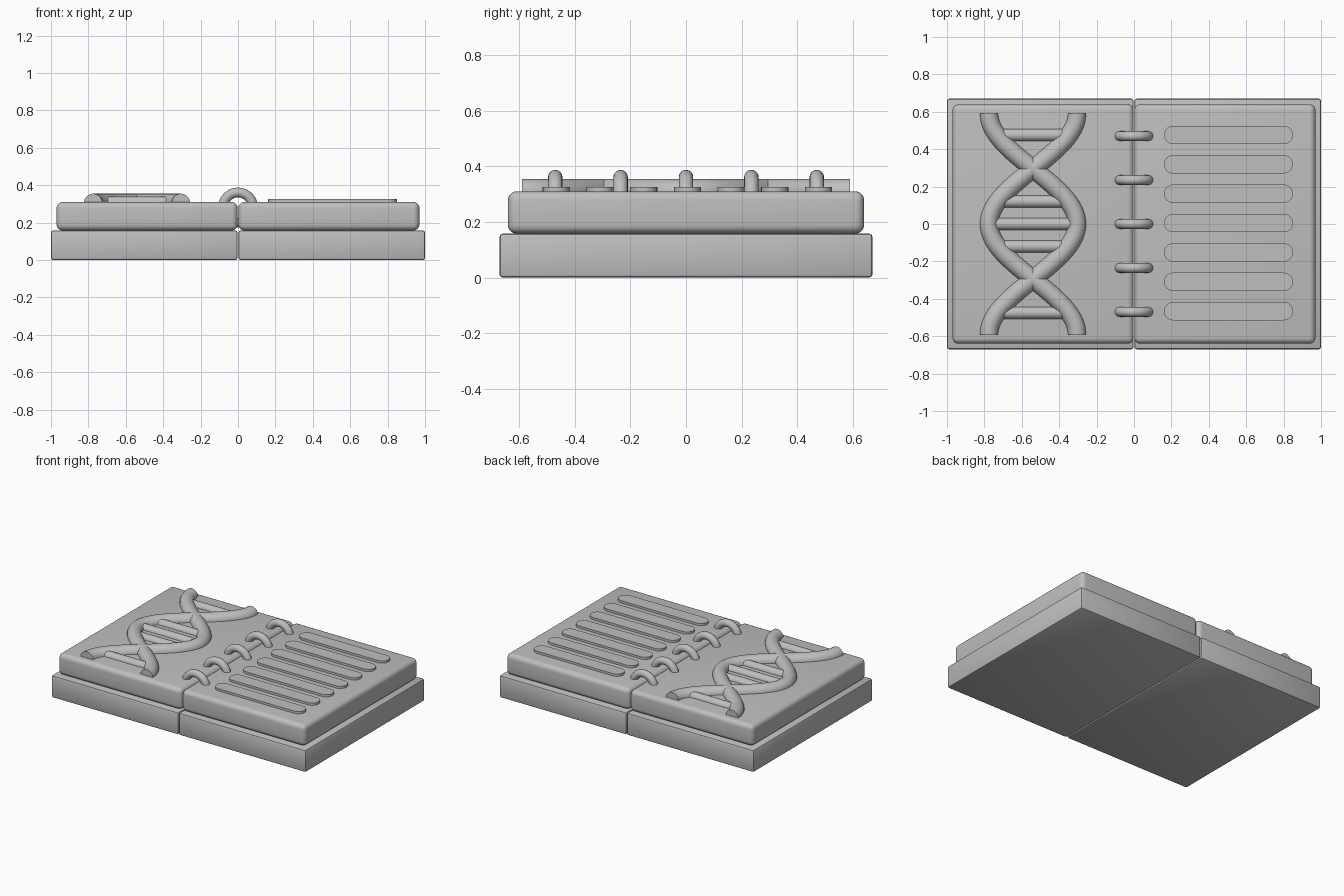
import bpy, bmesh, math

cube = bpy.data.objects.get("Cube")
if cube:
    bpy.data.objects.remove(cube, do_unlink=True)

grey = bpy.data.materials.new("plain grey")
grey.use_nodes = True
grey.diffuse_color = (0.52, 0.52, 0.52, 1)
grey.node_tree.nodes["Principled BSDF"].inputs["Base Color"].default_value = grey.diffuse_color

PAGE_TOP = 0.31


def finish(obj, name):
    obj.name = name
    obj.data.name = name
    obj.data.materials.append(grey)
    bpy.ops.object.select_all(action='DESELECT')
    obj.select_set(True)
    bpy.context.view_layer.objects.active = obj
    bpy.ops.object.shade_smooth_by_angle(angle=math.radians(35))
    return obj


def slab(name, x0, x1, half_depth, z0, z1, bevel, segments):
    bpy.ops.mesh.primitive_cube_add(size=1, location=((x0 + x1) / 2, 0, (z0 + z1) / 2))
    obj = bpy.context.object
    obj.scale = (x1 - x0, 2 * half_depth, z1 - z0)
    bpy.ops.object.transform_apply(location=False, rotation=False, scale=True)
    mod = obj.modifiers.new("rounded edges", 'BEVEL')
    mod.width = bevel
    mod.segments = segments
    bpy.ops.object.modifier_apply(modifier=mod.name)
    return finish(obj, name)


def mesh_object(name, bm):
    bmesh.ops.recalc_face_normals(bm, faces=bm.faces)
    mesh = bpy.data.meshes.new(name)
    bm.to_mesh(mesh)
    bm.free()
    obj = bpy.data.objects.new(name, mesh)
    bpy.context.collection.objects.link(obj)
    return finish(obj, name)


# Covers and page blocks, one of each per side
for side, sign in (("left", 1), ("right", -1)):
    a, b = sorted((0.002 * sign, sign))
    slab(side + "_cover", a, b, 0.67, 0, 0.158, 0.012, 2)
    a, b = sorted((0.002 * sign, 0.97 * sign))
    slab(side + "_pages", a, b, 0.64, 0.158, PAGE_TOP, 0.032, 5)

# Binder rings across the spine
for i in range(5):
    bpy.ops.mesh.primitive_torus_add(
        major_radius=0.081, minor_radius=0.026, major_segments=40, minor_segments=16,
        location=(0, (i - 2) * 0.235, 0.28), rotation=(math.pi / 2, 0, 0))
    finish(bpy.context.object, f"binder_ring_{i + 1}")


# Raised text lines: thin plates with round ends
def line_plate(name, x0, x1, y, radius, z0, z1):
    bm = bmesh.new()
    verts = []
    for cx, start in ((x1 - radius, -math.pi / 2), (x0 + radius, math.pi / 2)):
        for k in range(13):
            t = start + math.pi * k / 12
            verts.append(bm.verts.new((cx + radius * math.cos(t), y + radius * math.sin(t), z0)))
    face = bm.faces.new(verts)
    top = bmesh.ops.extrude_face_region(bm, geom=[face])["geom"]
    bmesh.ops.translate(bm, vec=(0, 0, z1 - z0),
                        verts=[v for v in top if isinstance(v, bmesh.types.BMVert)])
    if face.is_valid and len(bm.faces) == len(verts) + 1:
        bm.faces.new(verts)
    return mesh_object(name, bm)


for i in range(7):
    line_plate(f"text_line_{i + 1}", 0.16, 0.85, (i - 3) * 0.157 + 0.005, 0.049,
               PAGE_TOP - 0.01, PAGE_TOP + 0.016)

# Double helix strands: tubes swept along a cosine path
HELIX_X, SWING, CROSS, TUBE, HELIX_Z = -0.54, 0.235, 0.295, 0.049, 0.306


def swing_at(y):
    return SWING * math.cos(math.pi * y / (2 * CROSS))


def strand(name, sign, steps=64, sides=20):
    bm = bmesh.new()
    rings = []
    for i in range(steps + 1):
        y = -2 * CROSS + 4 * CROSS * i / steps
        slope = -sign * SWING * math.pi / (2 * CROSS) * math.sin(math.pi * y / (2 * CROSS))
        length = math.hypot(1, slope)
        nx, ny = 1 / length, -slope / length
        ring = []
        for k in range(sides):
            t = 2 * math.pi * k / sides
            across = TUBE * math.cos(t)
            ring.append(bm.verts.new((HELIX_X + sign * swing_at(y) + nx * across,
                                      y + ny * across, HELIX_Z + TUBE * math.sin(t))))
        rings.append(ring)
    for r0, r1 in zip(rings, rings[1:]):
        for k in range(sides):
            n = (k + 1) % sides
            bm.faces.new((r0[k], r0[n], r1[n], r1[k]))
    bm.faces.new(rings[0])
    bm.faces.new(rings[-1])
    return mesh_object(name, bm)


strand("helix_strand_a", 1)
strand("helix_strand_b", -1)

# Rungs between the strands
for i, y in enumerate((-0.475, -0.12, 0, 0.12, 0.475)):
    bpy.ops.mesh.primitive_cylinder_add(
        vertices=20, radius=0.033, depth=2 * abs(swing_at(y)),
        location=(HELIX_X, y, HELIX_Z), rotation=(0, math.pi / 2, 0))
    finish(bpy.context.object, f"helix_rung_{i + 1}")
